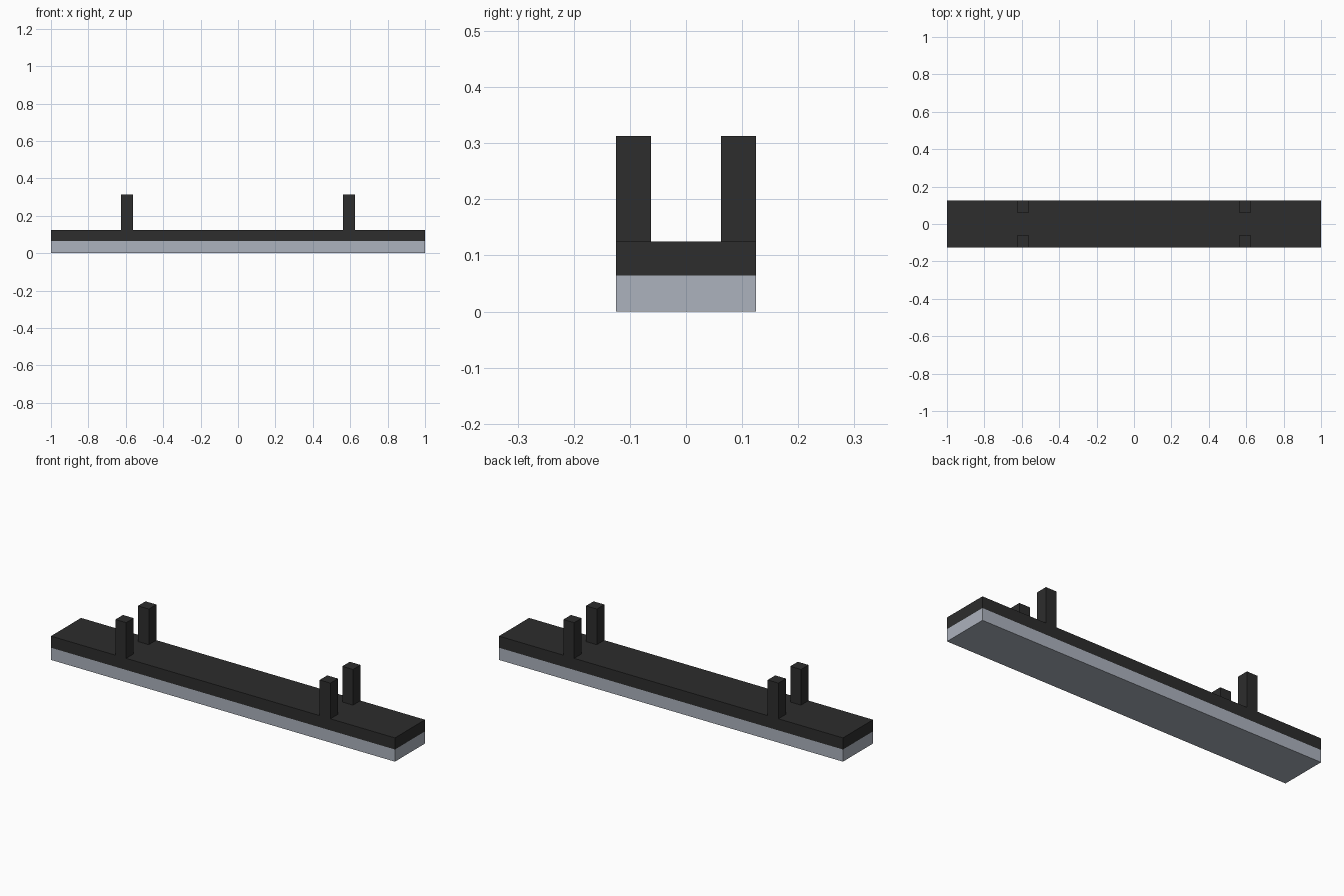
import bpy

cube = bpy.data.objects.get("Cube")
if cube:
    bpy.data.objects.remove(cube, do_unlink=True)


def make_material(name, rgb):
    mat = bpy.data.materials.new(name)
    mat.use_nodes = True
    color = (*rgb, 1.0)
    mat.diffuse_color = color
    bsdf = next(n for n in mat.node_tree.nodes if n.type == 'BSDF_PRINCIPLED')
    bsdf.inputs["Base Color"].default_value = color
    return mat


def box(name, center, size, mat):
    bpy.ops.mesh.primitive_cube_add(size=1, location=center)
    obj = bpy.context.object
    obj.name = name
    obj.scale = size
    bpy.ops.object.transform_apply(location=False, rotation=False, scale=True)
    obj.data.materials.append(mat)
    return obj


charcoal = make_material("charcoal", (0.026, 0.026, 0.026))
pale_steel = make_material("pale steel", (0.413, 0.445, 0.509))

LENGTH, WIDTH = 2.0, 0.25
SPLIT, DECK_TOP, POST_TOP = 0.064, 0.125, 0.3125
POST = 0.0625

# Pale lower slab and dark deck stacked on it
box("base_slab", (0, 0, SPLIT / 2), (LENGTH, WIDTH, SPLIT), pale_steel)
box("deck", (0, 0, (SPLIT + DECK_TOP) / 2),
    (LENGTH, WIDTH, DECK_TOP - SPLIT), charcoal)

# Four square posts, flush with the long edges
for x_name, sx in (("left", 1), ("right", -1)):
    for y_name, sy in (("front", -1), ("back", 1)):
        box(f"{y_name}_{x_name}_post",
            (sx * 0.59375, sy * (WIDTH - POST) / 2, (DECK_TOP + POST_TOP) / 2),
            (POST, POST, POST_TOP - DECK_TOP), charcoal)
